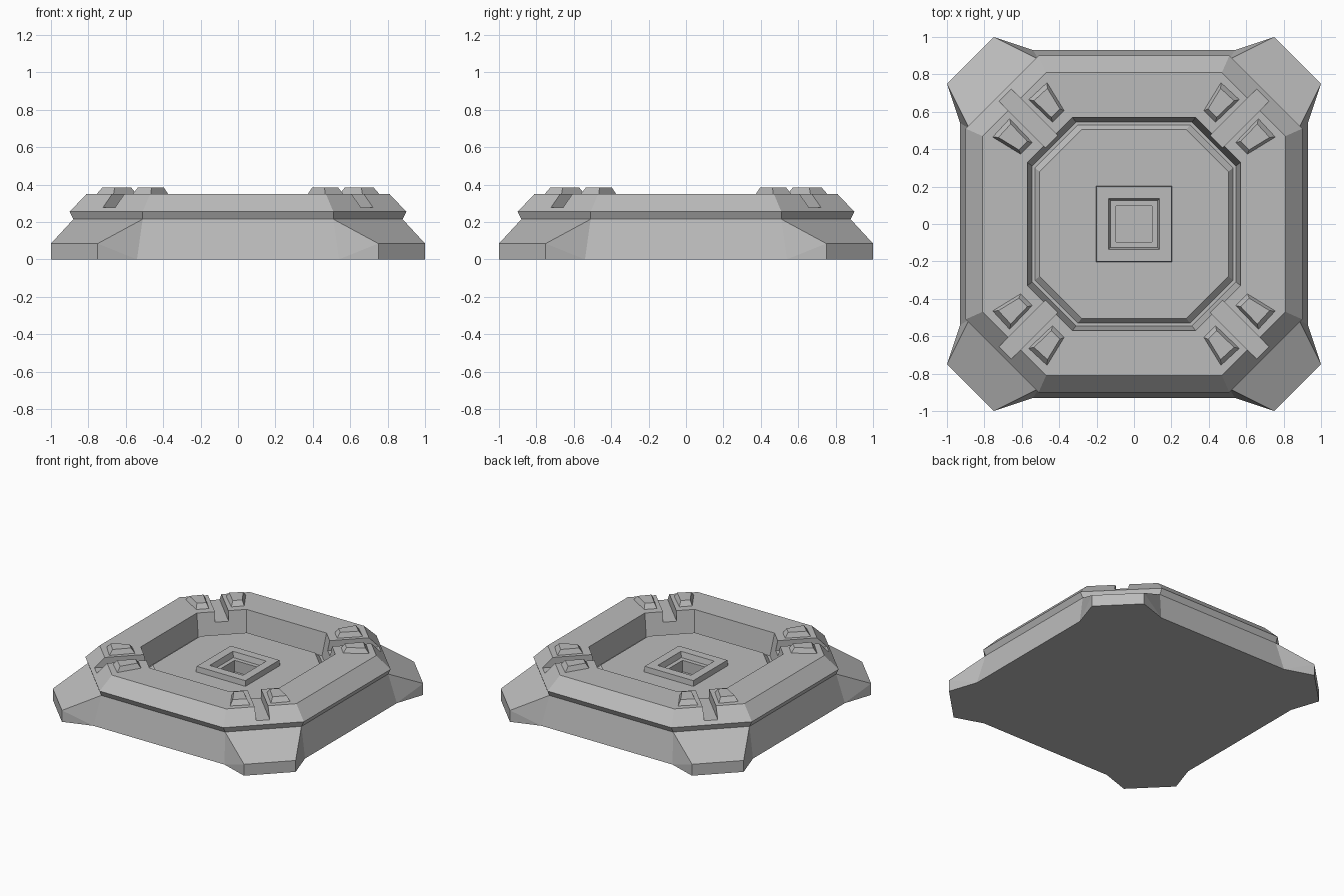
import bpy, bmesh, math
from mathutils import Matrix, Vector

cube = bpy.data.objects.get("Cube")
if cube:
    bpy.data.objects.remove(cube, do_unlink=True)

grey = bpy.data.materials.new("plain_grey")
grey.use_nodes = True
grey.diffuse_color = (0.5, 0.5, 0.5, 1)
grey.node_tree.nodes["Principled BSDF"].inputs["Base Color"].default_value = (0.5, 0.5, 0.5, 1)


def quarter_turns(points):
    """Repeat the points of one corner around all four corners."""
    return [Matrix.Rotation(k * math.pi / 2, 3, 'Z') @ Vector(p) for k in range(4) for p in points]


def octagon(half, cut, z):
    """Doubled corner points, so it matches the footed rings."""
    return quarter_turns([(half, cut, z)] * 2 + [(cut, half, z)] * 2)


def square(half, z):
    return quarter_turns([(half, half, z)])


def loft(name, rings, closed=False):
    """Skin a list of rings, capping both ends or joining last to first."""
    bm = bmesh.new()
    rows = [[bm.verts.new(p) for p in ring] for ring in rings]
    n = len(rows[0])
    pairs = list(zip(rows, rows[1:])) + ([(rows[-1], rows[0])] if closed else [])
    for a, b in pairs:
        for i in range(n):
            j = (i + 1) % n
            bm.faces.new((a[i], a[j], b[j], b[i]))
    if not closed:
        bm.faces.new(rows[0][::-1])
        bm.faces.new(rows[-1])
    bmesh.ops.remove_doubles(bm, verts=bm.verts, dist=0.0005)
    bmesh.ops.recalc_face_normals(bm, faces=bm.faces)
    mesh = bpy.data.meshes.new(name)
    bm.to_mesh(mesh)
    bm.free()
    mesh.materials.append(grey)
    obj = bpy.data.objects.new(name, mesh)
    bpy.context.collection.objects.link(obj)
    return obj


def cut_away(target, cutter):
    """Subtract the cutter, then drop it."""
    mod = target.modifiers.new("cut", 'BOOLEAN')
    mod.operation, mod.solver, mod.object = 'DIFFERENCE', 'EXACT', cutter
    bpy.context.view_layer.objects.active = target
    bpy.ops.object.modifier_apply(modifier=mod.name)
    bpy.data.objects.remove(cutter, do_unlink=True)


# Platform: footed skirt, flared lip, sloped rim, recessed floor with a groove
def footed(foot_z):
    return quarter_turns([(0.93, 0.54, 0), (1, 0.75, foot_z), (0.75, 1, foot_z), (0.54, 0.93, 0)])


platform = loft("platform", [
    footed(0), footed(0.085),
    octagon(0.88, 0.51, 0.215), octagon(0.9, 0.51, 0.255), octagon(0.81, 0.47, 0.35),
    octagon(0.57, 0.33, 0.35), octagon(0.545, 0.31, 0.185),
    octagon(0.53, 0.3, 0.185), octagon(0.505, 0.28, 0.215)])

# Diagonal slots through the rim at each corner
for k in range(4):
    slot = [Vector((x, y, 0)) for x, y in ((0.5, -0.046), (1.2, -0.046), (1.2, 0.046), (0.5, 0.046))]
    turn = Matrix.Rotation(math.radians(45 + 90 * k), 3, 'Z')
    cutter = loft("slot_cutter", [[turn @ p + Vector((0, 0, z)) for p in slot] for z in (0.278, 0.5)])
    cut_away(platform, cutter)

# Central pit and its raised frame
cut_away(platform, loft("pit_cutter", [square(0.095, 0.13), square(0.095, 0.4)]))
loft("centre_frame", [square(0.205, 0.21), square(0.2, 0.255),
                      square(0.137, 0.255), square(0.125, 0.21)], closed=True)

# Pairs of tapered blocks beside every slot
outline = [Vector(p) for p in ((0.465, 0.76), (0.37, 0.605), (0.435, 0.54), (0.567, 0.666))]
middle = sum(outline, Vector((0, 0))) / 4
top = [middle + (p - middle) * 0.7 for p in outline]
for k, corner in enumerate(("back_left", "back_right", "front_right", "front_left")):
    turn = Matrix.Rotation(k * math.pi / 2, 3, 'Z')
    for side, swap in (("a", False), ("b", True)):
        rings = [[turn @ Vector((p.y, p.x, z) if swap else (p.x, p.y, z)) for p in pts]
                 for pts, z in ((outline, 0.345), (top, 0.385))]
        loft(f"{corner}_block_{side}", rings)
